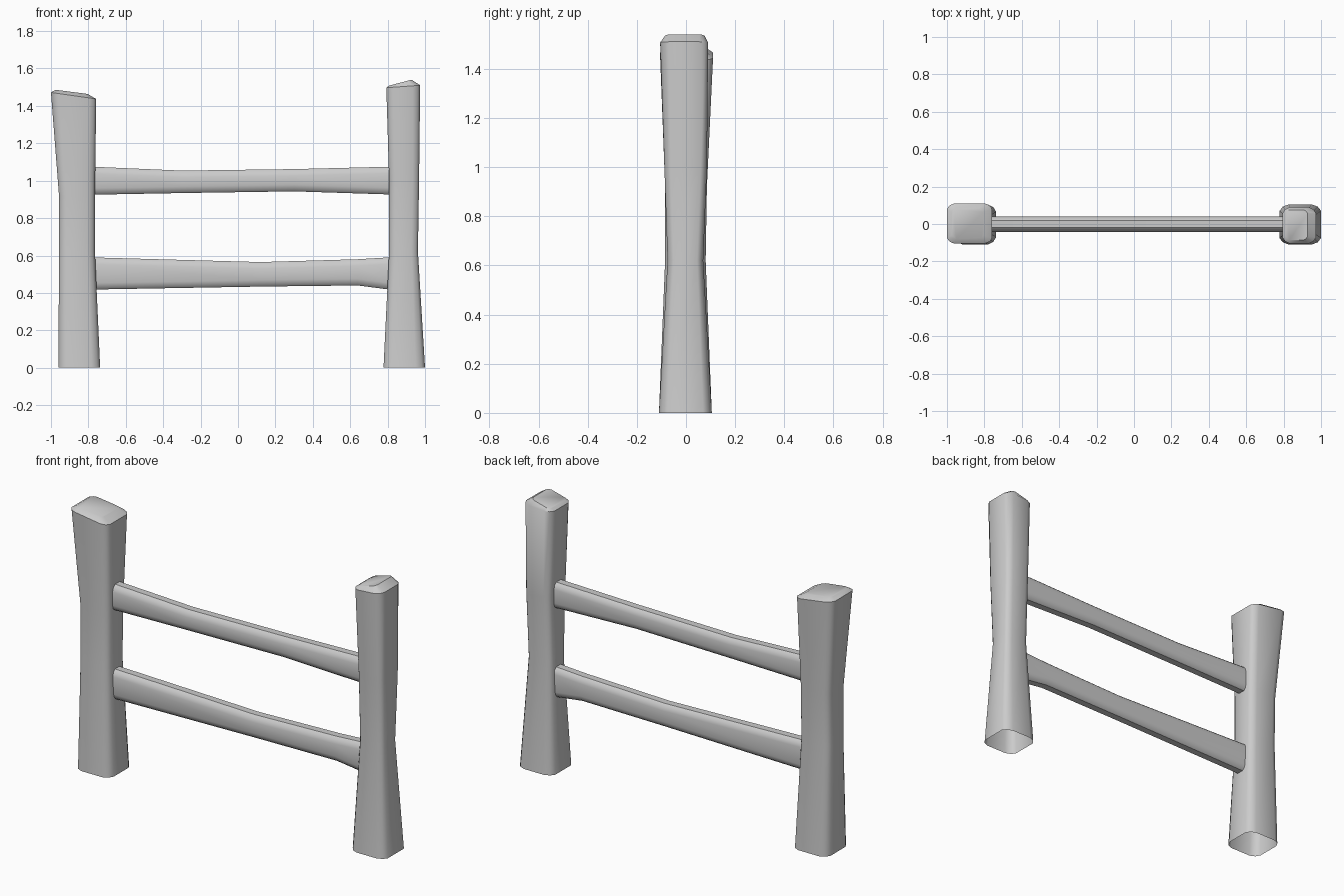
import bpy, bmesh, math

if "Cube" in bpy.data.objects:
    bpy.data.objects.remove(bpy.data.objects["Cube"])


def loft(name, rings, cap_end=False):
    """Skin a list of rings of equal point count into a smooth-shaded tube."""
    bm = bmesh.new()
    loops = [[bm.verts.new(p) for p in ring] for ring in rings]
    for a, b in zip(loops, loops[1:]):
        n = len(a)
        for i in range(n):
            j = (i + 1) % n
            bm.faces.new((a[i], a[j], b[j], b[i]))
    if cap_end:
        bm.faces.new(loops[-1])
    bmesh.ops.recalc_face_normals(bm, faces=bm.faces)
    mesh = bpy.data.meshes.new(name)
    bm.to_mesh(mesh)
    bm.free()
    obj = bpy.data.objects.new(name, mesh)
    bpy.context.collection.objects.link(obj)
    bpy.ops.object.select_all(action='DESELECT')
    bpy.context.view_layer.objects.active = obj
    obj.select_set(True)
    bpy.ops.object.shade_smooth_by_angle(angle=math.radians(40))
    return obj


def post_ring(z0, z1, x0, x1, y0, y1, cx, cy):
    """Chamfered rectangle whose height runs from z0 at x0 to z1 at x1."""
    # a midpoint on each chamfer rounds the corner
    def corner(x, y, sx, sy):
        return [(x - sx * cx, y), (x - sx * cx * .35, y - sy * cy * .35), (x, y - sy * cy)]
    pts = (corner(x1, y0, 1, -1) + corner(x1, y1, 1, 1)[::-1]
           + corner(x0, y1, -1, 1) + corner(x0, y0, -1, -1)[::-1])
    return [(x, y, z0 + (z1 - z0) * (x - x0) / (x1 - x0)) for x, y in pts]


def rail_ring(x, lo, hi):
    """Upright slat section with rounded top and bottom edges."""
    prof = [(-.02, 0), (.02, 0), (.034, .012), (.04, .035)]
    low = [(y, lo + d) for y, d in prof]
    high = [(.04, hi - .035), (.034, hi - .012), (.02, hi), (-.02, hi),
            (-.034, hi - .012), (-.042, hi - .035), (-.042, lo + .035), (-.034, lo + .012)]
    return [(x, y, z) for y, z in low + high]


# Posts: open at the bottom, waisted, with a slanted bevelled top
left = [
    (0, 0, -.96, -.737, -.11, .105, .045, .04),
    (.62, .62, -.957, -.765, -.085, .08, .04, .03),
    (.92, .92, -.957, -.765, -.085, .085, .04, .03),
    (1.472, 1.437, -1, -.758, -.105, .11, .04, .03),
    (1.486, 1.464, -.975, -.805, -.08, .085, .025, .02),
]
right = [
    (0, 0, .778, 1, -.11, .105, .05, .035),
    (.62, .62, .808, .962, -.075, .07, .035, .025),
    (1, 1, .808, .968, -.088, .085, .035, .025),
    (1.497, 1.51, .793, .974, -.105, .09, .04, .035),
    (1.509, 1.54, .81, .928, -.085, .075, .02, .02),
]
loft("left_post", [post_ring(*r) for r in left], True)
loft("right_post", [post_ring(*r) for r in right], True)

# Rails: thin slats pinched toward the middle
upper = [(-.785, .925, 1.075), (-.3, .934, 1.054), (.3, .943, 1.062), (.825, .926, 1.075)]
lower = [(-.785, .418, .59), (.12, .434, .565), (.64, .44, .58), (.825, .416, .591)]
loft("upper_rail", [rail_ring(*r) for r in upper])
loft("lower_rail", [rail_ring(*r) for r in lower])
